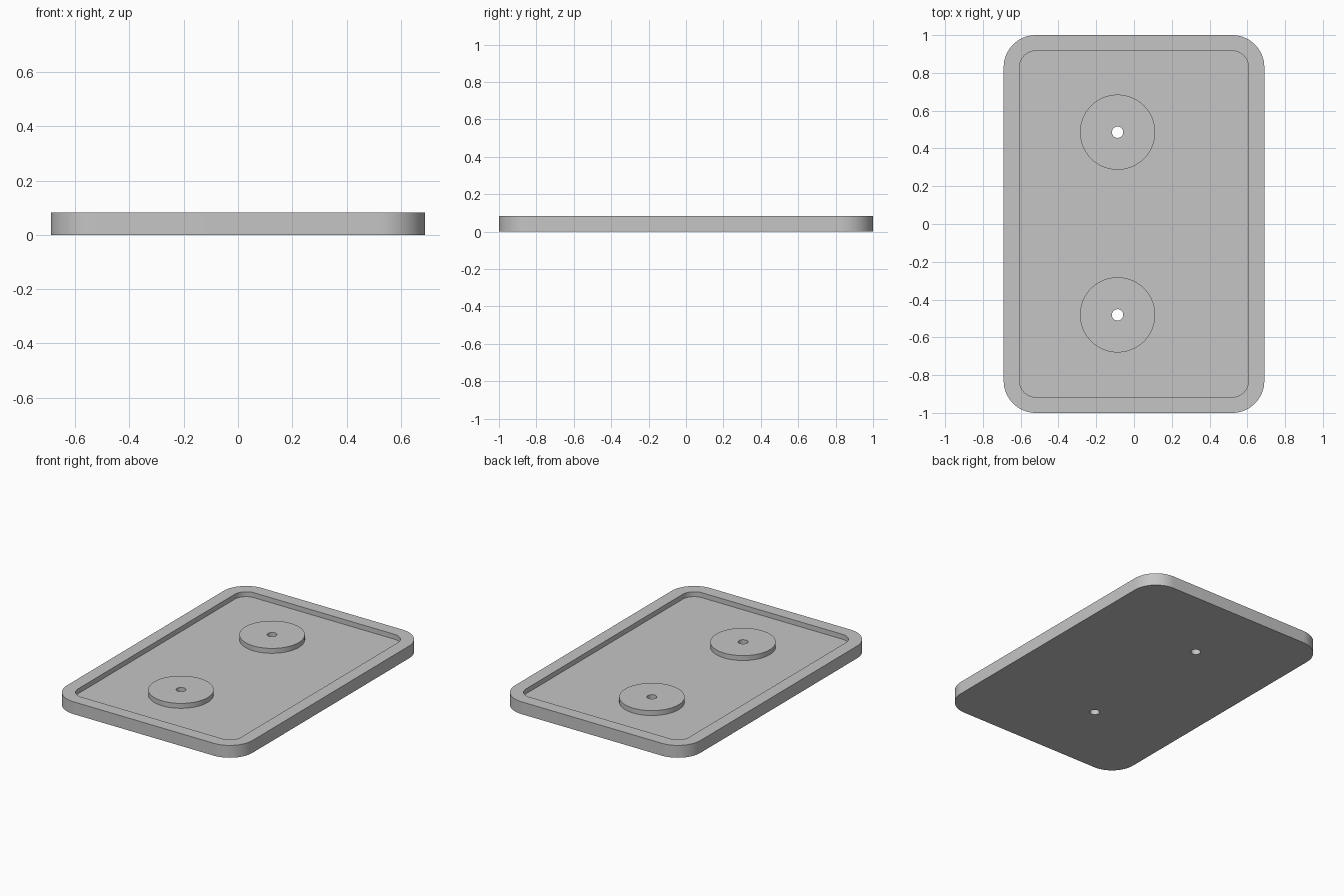
import bpy
import bmesh
from math import cos, sin, pi

HEIGHT, FLOOR = 0.083, 0.05
HUB_X, HUB_YS = -0.087, (0.486, -0.481)

cube = bpy.data.objects.get("Cube")
if cube:
    bpy.data.objects.remove(cube, do_unlink=True)

grey = bpy.data.materials.new("plain_grey")
grey.use_nodes = True
colour = (0.56, 0.56, 0.56, 1)
grey.diffuse_color = colour
grey.node_tree.nodes["Principled BSDF"].inputs["Base Color"].default_value = colour


def prism(name, outline, z0, z1):
    """Extrude a closed outline from z0 to z1."""
    bm = bmesh.new()
    base = bm.faces.new([bm.verts.new((x, y, z0)) for x, y in outline])
    top = bmesh.ops.extrude_face_region(bm, geom=[base], use_keep_orig=True)["geom"]
    verts = [v for v in top if isinstance(v, bmesh.types.BMVert)]
    bmesh.ops.translate(bm, verts=verts, vec=(0, 0, z1 - z0))
    bmesh.ops.recalc_face_normals(bm, faces=bm.faces)
    mesh = bpy.data.meshes.new(name)
    bm.to_mesh(mesh)
    bm.free()
    mesh.materials.append(grey)
    obj = bpy.data.objects.new(name, mesh)
    bpy.context.collection.objects.link(obj)
    return obj


def circle(x, y, r, n):
    return [(x + r * cos(2 * pi * i / n), y + r * sin(2 * pi * i / n)) for i in range(n)]


def rounded_rect(hx, hy, r, steps=16):
    points = []
    for quarter, (sx, sy) in enumerate([(1, 1), (-1, 1), (-1, -1), (1, -1)]):
        for i in range(steps + 1):
            a = (quarter + i / steps) * pi / 2
            points.append((sx * (hx - r) + r * cos(a), sy * (hy - r) + r * sin(a)))
    return points


def combine(target, tool, operation):
    """Apply a boolean and discard the tool object."""
    tool.hide_render = True
    mod = target.modifiers.new(tool.name, "BOOLEAN")
    mod.operation, mod.solver, mod.object = operation, "EXACT", tool
    bpy.context.view_layer.objects.active = target
    bpy.ops.object.modifier_apply(modifier=mod.name)
    bpy.data.objects.remove(tool, do_unlink=True)


# Tray with a raised rim around a shallow recess
tray = prism("tray", rounded_rect(0.69, 1.0, 0.17), 0, HEIGHT)
combine(tray, prism("recess", rounded_rect(0.606, 0.916, 0.085), FLOOR, 0.2), "DIFFERENCE")

# Two round hubs level with the rim, each with a through hole
for y in HUB_YS:
    combine(tray, prism("hub", circle(HUB_X, y, 0.199, 96), FLOOR - 0.02, HEIGHT), "UNION")
    combine(tray, prism("hole", circle(HUB_X, y, 0.03, 48), -0.1, 0.2), "DIFFERENCE")

bpy.ops.object.select_all(action="DESELECT")
tray.select_set(True)
bpy.context.view_layer.objects.active = tray
bpy.ops.object.shade_smooth_by_angle(angle=pi / 6)
